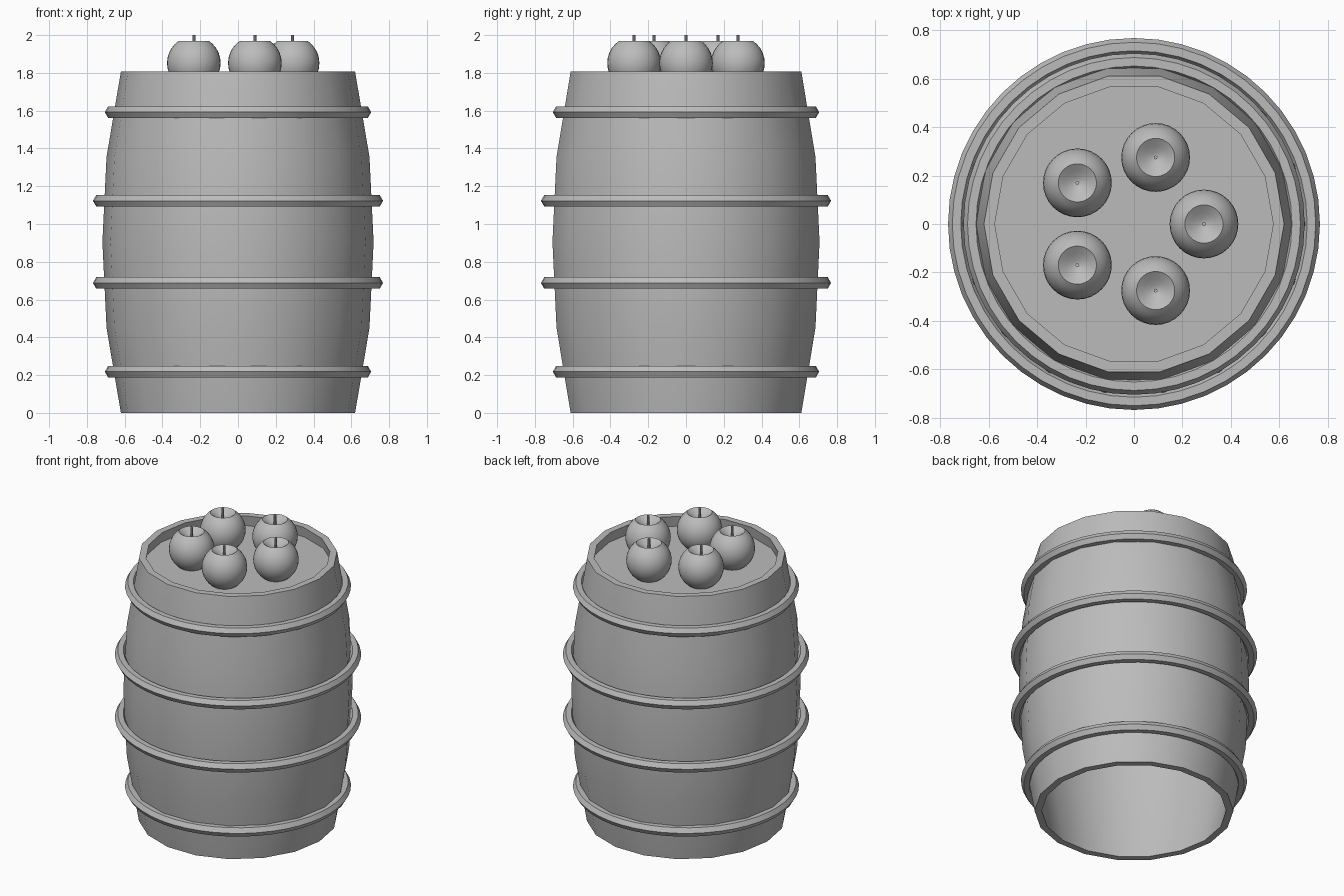
import bpy
import bmesh
from math import cos, sin, pi, radians
from mathutils import Vector

cube = bpy.data.objects.get("Cube")
if cube:
    bpy.data.objects.remove(cube, do_unlink=True)

GREY = (0.5, 0.5, 0.5, 1.0)
grey = bpy.data.materials.new("plain grey")
grey.use_nodes = True
grey.diffuse_color = GREY
grey.node_tree.nodes["Principled BSDF"].inputs["Base Color"].default_value = GREY


def lathe(name, profile, sides, closed=False, location=(0, 0, 0)):
    """Turn a list of (radius, height) points around the z axis."""
    bm = bmesh.new()
    verts = [bm.verts.new((r, 0, z)) for r, z in profile]
    edges = [bm.edges.new(pair) for pair in zip(verts, verts[1:])]
    if closed:
        edges.append(bm.edges.new((verts[-1], verts[0])))
    bmesh.ops.spin(bm, geom=verts + edges, cent=(0, 0, 0), axis=(0, 0, 1),
                   angle=2 * pi, steps=sides)
    bmesh.ops.remove_doubles(bm, verts=bm.verts, dist=0.0005)
    bmesh.ops.dissolve_degenerate(bm, edges=bm.edges, dist=0.0001)
    bmesh.ops.recalc_face_normals(bm, faces=bm.faces)
    mesh = bpy.data.meshes.new(name)
    bm.to_mesh(mesh)
    bm.free()
    mesh.materials.append(grey)
    obj = bpy.data.objects.new(name, mesh)
    obj.location = Vector(location)
    bpy.context.collection.objects.link(obj)
    bpy.ops.object.select_all(action='DESELECT')
    obj.select_set(True)
    bpy.context.view_layer.objects.active = obj
    bpy.ops.object.shade_smooth_by_angle(angle=radians(30))
    return obj


# Barrel wall: bulging shell, open at both ends
BARREL_SIDES = 18
WALL = 0.045
outer = [(0.62, 0), (0.696, 0.45), (0.718, 0.905), (0.696, 1.355), (0.62, 1.807)]
inner = [(r - WALL, z) for r, z in reversed(outer)]
lathe("barrel_wall", outer + inner, BARREL_SIDES, closed=True)

# Lid, recessed below the rim
LID_TOP = 1.735
lathe("barrel_lid", [(0, LID_TOP), (0.6, LID_TOP), (0.6, LID_TOP - 0.03),
                     (0, LID_TOP - 0.03)], BARREL_SIDES)

# Hoops: hexagonal section rings
HOOP = 0.035
section = [(HOOP * cos(i * pi / 3), HOOP * sin(i * pi / 3)) for i in range(6)]
hoops = {"bottom_hoop": (0.67, 0.218), "lower_hoop": (0.733, 0.688),
         "upper_hoop": (0.733, 1.123), "top_hoop": (0.67, 1.592)}
for name, (radius, height) in hoops.items():
    lathe(name, [(radius + r, height + z) for r, z in section], 48, closed=True)

# Apples: round bodies with a dished top, and a thin stem each
APPLE = 0.142
RINGS = 16
body = [(APPLE * sin(pi * i / RINGS), APPLE * cos(pi * i / RINGS))
        for i in range(3, RINGS)]
dish = [(0, 0.075), (0.02, 0.08), (0.05, 0.098)]
stem = [(0, 0.07), (0.008, 0.07), (0.008, 0.148), (0, 0.148)]
for i in range(5):
    a = 2 * pi * i / 5
    spot = (0.289 * cos(a), 0.289 * sin(a), 1.852)
    lathe(f"apple_{i + 1}", dish + body + [(0, -APPLE)], 32, location=spot)
    lathe(f"apple_stem_{i + 1}", stem, 8, location=spot)
